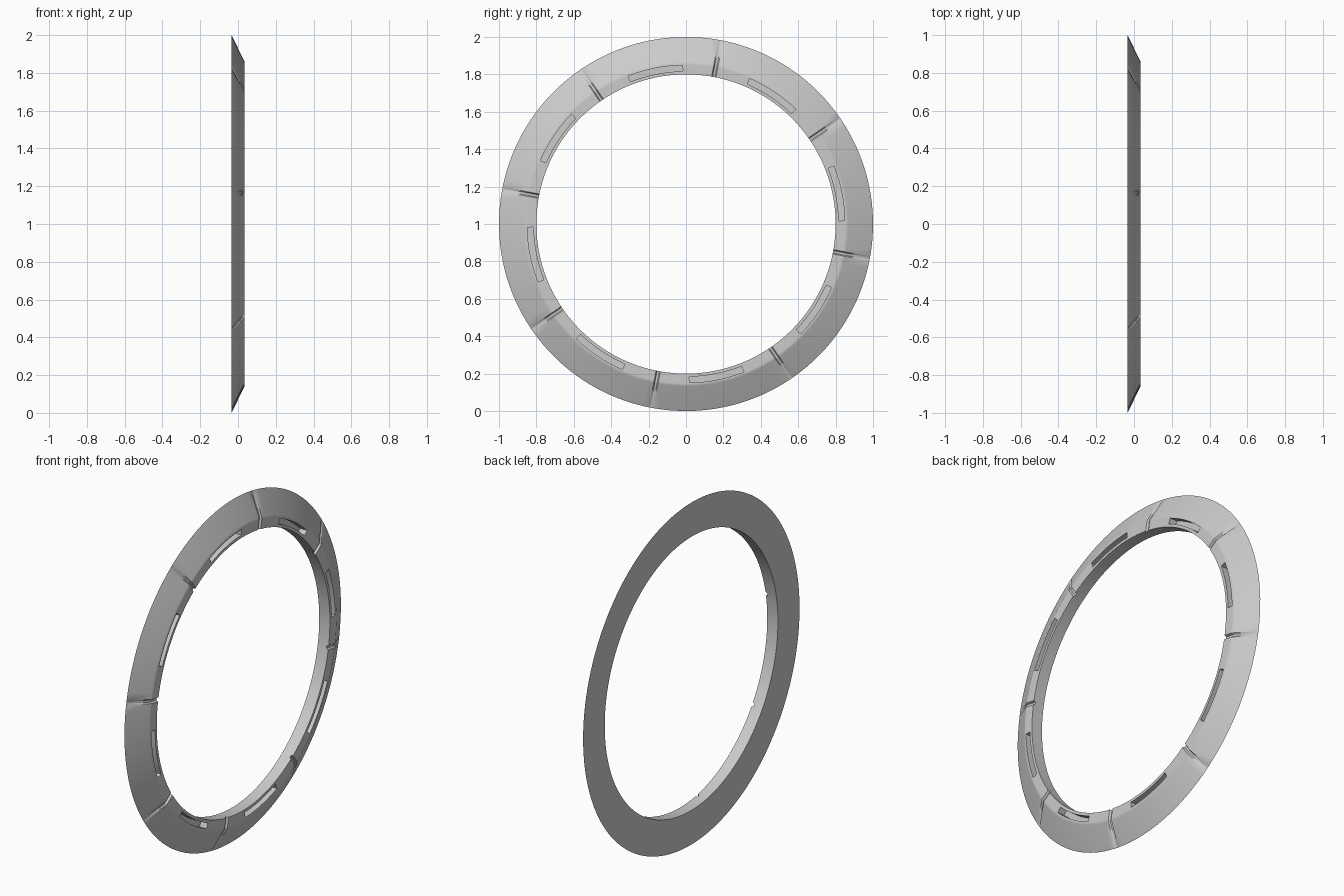
import bpy, bmesh
from math import sin, cos, radians

if "Cube" in bpy.data.objects:
    bpy.data.objects.remove(bpy.data.objects["Cube"])

X = 0.0345                      # half thickness
N = 8                           # sectors
GROOVE = 79.3                   # angle of the first groove (degrees)
SLOT_MID, SLOT_HALF = 22.0, 10.1

# closed cross-section (x, radius, groove depth)
profile = [
    (-X, 0.80, 0), (X, 0.80, 0.012), (X, 0.817, 0.012), (X, 0.849, 0.012),
    (X, 0.856, 0.011), (X - 0.0012, 0.862, 0.010), (X - 0.004, 0.868, 0.008),
    (-X + 0.008, 0.985, 0.005), (-X, 1.0, 0),
]
SLOT_ROW = 2                    # profile segment that carries the slots

# columns of one sector: (angle, sideways offset, groove depth factor)
cols = [(0, -0.012, 0), (0, -0.006, 1), (0, 0.006, 1), (0, 0.012, 0)]
a0, a1 = SLOT_MID - SLOT_HALF, SLOT_MID + SLOT_HALF
cols += [(a, 0, 0) for a in (3, 6, 9)]
slot_first = len(cols)
cols += [(a0 + (a1 - a0) * i / 8, 0, 0) for i in range(9)]
slot_last = len(cols) - 1
cols += [(a, 0, 0) for a in (34.5, 37, 39.5, 42)]

# ring body
bm = bmesh.new()
rings = []
for s in range(N):
    for ang, off, k in cols:
        ring = []
        for x, r, d in profile:
            t = radians(GROOVE + 45 * s + ang) + off / r
            ring.append(bm.verts.new((x - d * k, r * cos(t), 1 + r * sin(t))))
        rings.append(ring)

slots = [[] for _ in range(N)]
n, m, c = len(rings), len(profile), len(cols)
for i in range(n):
    a, b = rings[i], rings[(i + 1) % n]
    for j in range(m):
        k = (j + 1) % m
        f = bm.faces.new((a[j], a[k], b[k], b[j]))
        if j == SLOT_ROW and slot_first <= i % c < slot_last:
            slots[i // c].append(f)
bmesh.ops.recalc_face_normals(bm, faces=bm.faces)

# sunken curved slots
for faces in slots:
    res = bmesh.ops.extrude_face_region(bm, geom=faces)
    verts = [g for g in res["geom"] if isinstance(g, bmesh.types.BMVert)]
    bmesh.ops.translate(bm, verts=verts, vec=(-0.045, 0, 0))
    old = [f for f in faces if f.is_valid]
    bmesh.ops.delete(bm, geom=old, context='FACES')
bmesh.ops.recalc_face_normals(bm, faces=bm.faces)

mesh = bpy.data.meshes.new("bezel_ring")
bm.to_mesh(mesh)
bm.free()
ring_obj = bpy.data.objects.new("bezel_ring", mesh)
bpy.context.collection.objects.link(ring_obj)
bpy.context.view_layer.objects.active = ring_obj
ring_obj.select_set(True)
bpy.ops.object.shade_smooth_by_angle(angle=radians(25))
